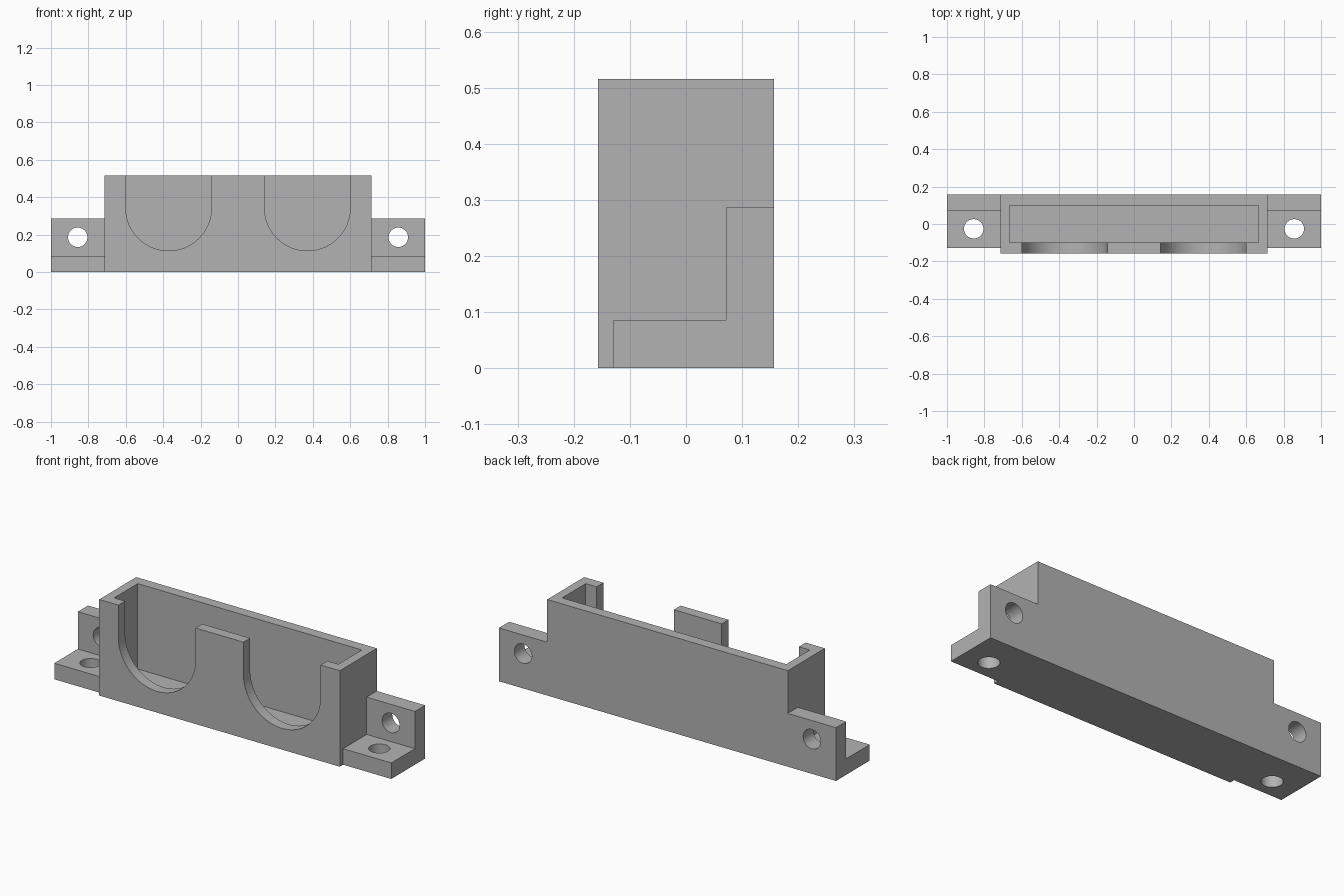
import bpy, bmesh, math
from mathutils import Vector

if "Cube" in bpy.data.objects:
    bpy.data.objects.remove(bpy.data.objects["Cube"])

grey = bpy.data.materials.new("light grey plastic")
grey.diffuse_color = (0.45, 0.45, 0.45, 1)
grey.use_nodes = True
grey.node_tree.nodes["Principled BSDF"].inputs["Base Color"].default_value = grey.diffuse_color


def prism(name, profile, direction):
    """Closed solid: a planar profile swept along a direction."""
    bm = bmesh.new()
    face = bm.faces.new([bm.verts.new(p) for p in profile])
    swept = bmesh.ops.extrude_face_region(bm, geom=[face])
    moved = [v for v in swept["geom"] if isinstance(v, bmesh.types.BMVert)]
    bmesh.ops.translate(bm, verts=moved, vec=Vector(direction))
    bmesh.ops.recalc_face_normals(bm, faces=bm.faces)
    mesh = bpy.data.meshes.new(name)
    bm.to_mesh(mesh)
    bm.free()
    mesh.materials.append(grey)
    obj = bpy.data.objects.new(name, mesh)
    bpy.context.collection.objects.link(obj)
    return obj


def box(name, x0, x1, y0, y1, z0, z1):
    return prism(name, [(x0, y0, z0), (x1, y0, z0), (x1, y1, z0), (x0, y1, z0)],
                 (0, 0, z1 - z0))


def arc(cx, cy, r, start, end, n):
    return [(cx + r * math.cos(start + (end - start) * i / n),
             cy + r * math.sin(start + (end - start) * i / n)) for i in range(n + 1)]


def combine(target, tool, operation):
    mod = target.modifiers.new(tool.name, "BOOLEAN")
    mod.object, mod.operation, mod.solver = tool, operation, "EXACT"
    bpy.context.view_layer.objects.active = target
    bpy.ops.object.modifier_apply(modifier=mod.name)
    bpy.data.objects.remove(tool)


# Main block
housing = box("sensor_housing", -0.714, 0.714, -0.157, 0.157, 0, 0.515)

# L-shaped mounting brackets on both ends
for s in (-1, 1):
    section = [(-0.129, 0), (0.157, 0), (0.157, 0.286),
               (0.071, 0.286), (0.071, 0.086), (-0.129, 0.086)]
    bracket = prism("mounting_bracket", [(s * 0.69, y, z) for y, z in section],
                    (s * 0.31, 0, 0))
    combine(housing, bracket, "UNION")

# Open-topped cavity
combine(housing, box("cavity", -0.665, 0.665, -0.1, 0.1, 0.057, 0.7), "DIFFERENCE")

for s in (-1, 1):
    # Round-bottomed slot through the front wall
    outline = arc(s * 0.371, 0.343, 0.229, math.pi, 2 * math.pi, 48)
    outline += [(s * 0.371 + 0.229, 0.7), (s * 0.371 - 0.229, 0.7)]
    combine(housing, prism("slot", [(x, -0.3, z) for x, z in outline], (0, 0.3, 0)),
            "DIFFERENCE")
    # Screw holes through the upright and the foot of each bracket
    ring = arc(s * 0.857, 0.186, 0.052, 0, 2 * math.pi, 40)[:-1]
    combine(housing, prism("upright_hole", [(x, 0.0, z) for x, z in ring], (0, 0.3, 0)),
            "DIFFERENCE")
    ring = arc(s * 0.857, -0.026, 0.052, 0, 2 * math.pi, 40)[:-1]
    combine(housing, prism("foot_hole", [(x, y, -0.1) for x, y in ring], (0, 0, 0.25)),
            "DIFFERENCE")

# Smooth the curved walls, keep the edges crisp
bpy.context.view_layer.objects.active = housing
housing.select_set(True)
bpy.ops.object.shade_smooth_by_angle(angle=math.radians(30))
